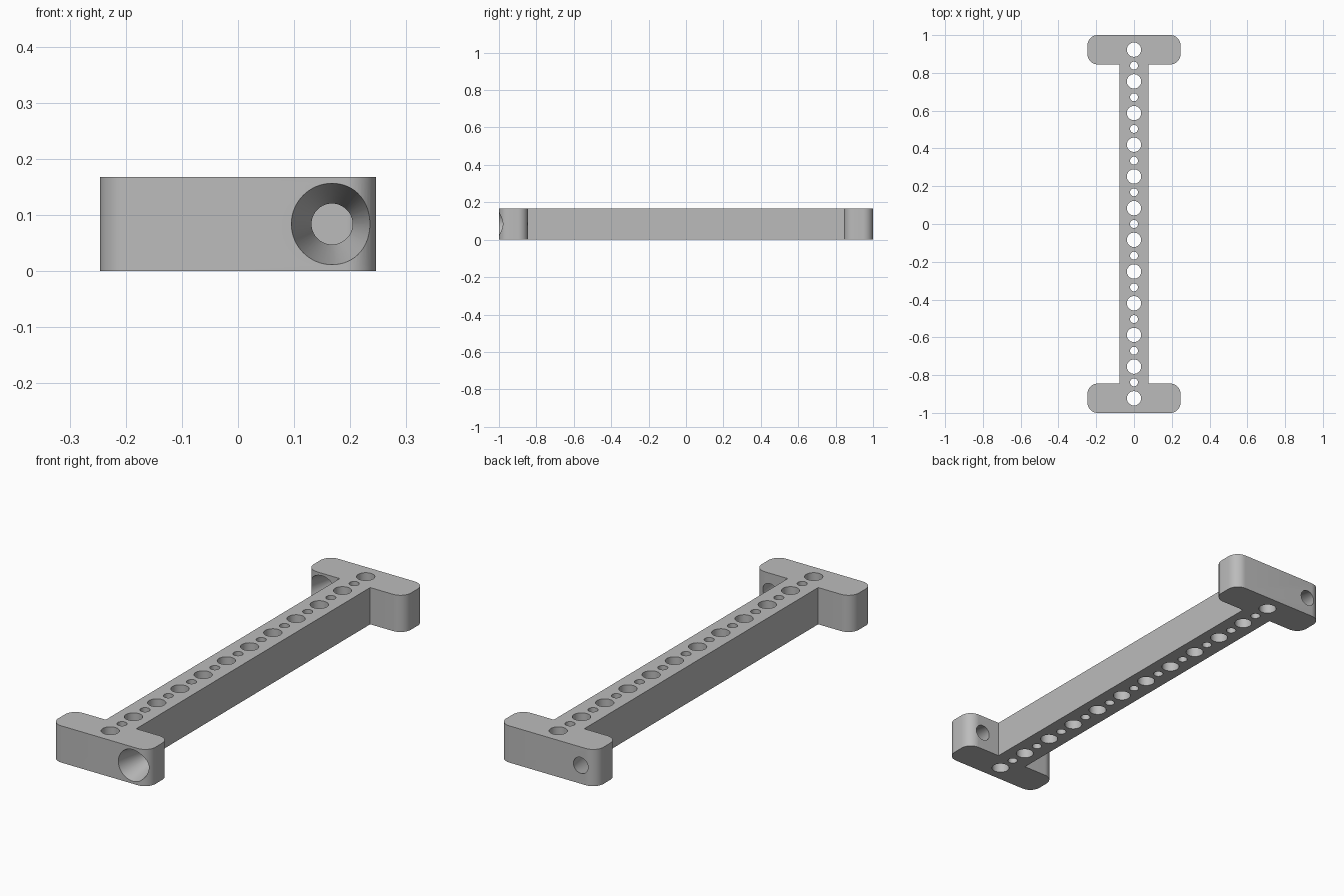
import bpy, bmesh, math
from mathutils import Matrix

cube = bpy.data.objects.get("Cube")
if cube:
    bpy.data.objects.remove(cube, do_unlink=True)

HEIGHT = 0.168
BAR_X, END_X, INNER_Y = 0.077, 0.246, 0.845
CORNER = 0.053
PITCH = 0.0839
SCREW_X = 0.1675

grey = bpy.data.materials.new("plain grey")
grey.use_nodes = True
colour = (0.5, 0.5, 0.5, 1)
grey.diffuse_color = colour
grey.node_tree.nodes["Principled BSDF"].inputs["Base Color"].default_value = colour


def make_object(name, bm):
    bmesh.ops.recalc_face_normals(bm, faces=bm.faces)
    mesh = bpy.data.meshes.new(name)
    bm.to_mesh(mesh)
    bm.free()
    mesh.materials.append(grey)
    obj = bpy.data.objects.new(name, mesh)
    bpy.context.collection.objects.link(obj)
    return obj


def arc(cx, cy, start):
    """Quarter circle of a rounded corner, counter-clockwise."""
    steps = 12
    return [(cx + CORNER * math.cos(start + i * math.pi / 2 / steps),
             cy + CORNER * math.sin(start + i * math.pi / 2 / steps))
            for i in range(steps + 1)]


# I-shaped outline: one quarter-turned half, repeated by half a turn
half = [(BAR_X, INNER_Y)]
half += arc(END_X - CORNER, INNER_Y + CORNER, -math.pi / 2)
half += arc(END_X - CORNER, 1 - CORNER, 0)
half += arc(CORNER - END_X, 1 - CORNER, math.pi / 2)
half += arc(CORNER - END_X, INNER_Y + CORNER, math.pi)
half += [(-BAR_X, INNER_Y)]
outline = half + [(-x, -y) for x, y in half]

bm = bmesh.new()
base = bm.faces.new([bm.verts.new((x, y, 0)) for x, y in outline])
top = bmesh.ops.extrude_face_region(bm, geom=[base])["geom"]
bmesh.ops.translate(bm, vec=(0, 0, HEIGHT),
                    verts=[v for v in top if isinstance(v, bmesh.types.BMVert)])
bracket = make_object("i_shaped_bracket", bm)

# Holes: alternating large and small along the bar
bm = bmesh.new()


def cut(r1, r2, depth, matrix, segments=48):
    bmesh.ops.create_cone(bm, cap_ends=True, segments=segments,
                          radius1=r1, radius2=r2, depth=depth, matrix=matrix)


for i in range(-11, 12):
    r = 0.038 if i % 2 else 0.021
    cut(r, r, HEIGHT * 2, Matrix.Translation((0, i * PITCH, HEIGHT / 2)))

# Tapered screw holes, wide towards the front
thick = 1 - INNER_Y
over = 0.01
slope = (0.0725 - 0.0365) / thick
for x, y in ((SCREW_X, -1 + thick / 2), (-SCREW_X, 1 - thick / 2)):
    cut(0.0725 + slope * over, 0.0365 - slope * over, thick + 2 * over,
        Matrix.Translation((x, y, HEIGHT / 2)) @ Matrix.Rotation(-math.pi / 2, 4, "X"), 64)
cutter = make_object("hole_cutter", bm)
cutter.hide_render = True

# Cut the holes and keep the result
mod = bracket.modifiers.new("holes", "BOOLEAN")
mod.operation = "DIFFERENCE"
mod.solver = "EXACT"
mod.object = cutter
deps = bpy.context.evaluated_depsgraph_get()
result = bpy.data.meshes.new_from_object(bracket.evaluated_get(deps))
bracket.modifiers.clear()
bracket.data = result
bpy.data.objects.remove(cutter, do_unlink=True)

# Smooth walls with crisp edges
bpy.ops.object.select_all(action="DESELECT")
bracket.select_set(True)
bpy.context.view_layer.objects.active = bracket
bpy.ops.object.shade_smooth_by_angle(angle=math.radians(30))
